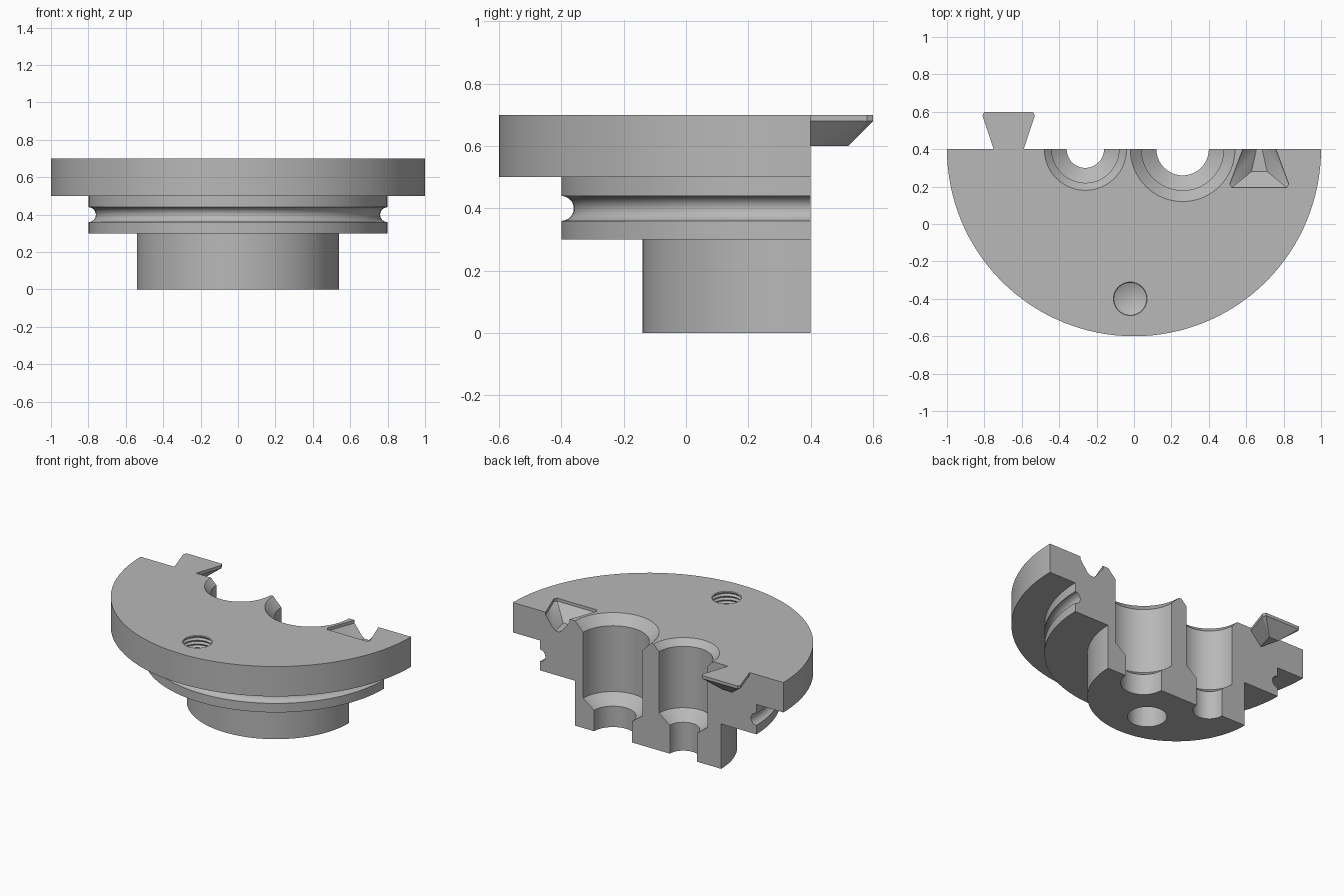
import bpy, bmesh, math
from mathutils import Matrix, Vector

cube = bpy.data.objects.get("Cube")
if cube:
    bpy.data.objects.remove(cube, do_unlink=True)

CUT_Y = 0.4      # flat back plane, which also holds the lathe axis
TOP = 0.7

steel = bpy.data.materials.new("grey_metal")
steel.use_nodes = True
grey = (0.48, 0.48, 0.48, 1)
steel.diffuse_color = grey
steel.node_tree.nodes["Principled BSDF"].inputs["Base Color"].default_value = grey


def make_object(name, bm):
    bmesh.ops.recalc_face_normals(bm, faces=bm.faces)
    mesh = bpy.data.meshes.new(name)
    bm.to_mesh(mesh)
    bm.free()
    mesh.materials.append(steel)
    obj = bpy.data.objects.new(name, mesh)
    bpy.context.collection.objects.link(obj)
    return obj


def lathe(name, profile, x, y, steps):
    """Spin (radius, z) points, starting and ending on the axis."""
    bm = bmesh.new()
    verts = [bm.verts.new((r, 0, z)) for r, z in profile]
    edges = [bm.edges.new(pair) for pair in zip(verts, verts[1:])]
    bmesh.ops.spin(bm, geom=verts + edges, cent=(0, 0, 0), axis=(0, 0, 1),
                   angle=math.tau, steps=steps, use_duplicate=False)
    bmesh.ops.remove_doubles(bm, verts=bm.verts, dist=1e-5)
    bmesh.ops.translate(bm, verts=bm.verts, vec=(x, y, 0))
    return make_object(name, bm)


def dovetail(name, x, start, side, length, root, flare, depth, lip_top):
    """Flared tongue: a thin straight lip over a 45 degree tapered keel."""
    bm = bmesh.new()
    lip = TOP - 0.02
    taper = lip - (TOP - depth)
    slope = (flare - root) / (length - 0.02)
    inset = taper * math.hypot(1, slope)
    tail = length - taper
    rings = [(z, [(start, root + slope * start), (length - 0.02, flare),
                  (length, flare - 0.01)]) for z in (lip_top, lip)]
    rings.append((TOP - depth, [(start, max(0.004, root + slope * start - inset)),
                                (tail, root + slope * tail - inset)]))
    for z, outline in rings:
        for along, half in outline:
            for s in (-1, 1):
                bm.verts.new((x + s * half, CUT_Y + side * along, z))
    hull = bmesh.ops.convex_hull(bm, input=bm.verts)
    loose = {v for v in hull["geom_interior"] + hull["geom_unused"]
             if isinstance(v, bmesh.types.BMVert)}
    bmesh.ops.delete(bm, geom=list(loose), context='VERTS')
    bmesh.ops.dissolve_limit(bm, angle_limit=0.01, verts=bm.verts, edges=bm.edges)
    return make_object(name, bm)


def cut(target, cutter):
    mod = target.modifiers.new(cutter.name, 'BOOLEAN')
    mod.operation = 'DIFFERENCE'
    mod.solver = 'EXACT'
    mod.object = cutter
    bpy.context.view_layer.objects.active = target
    bpy.ops.object.modifier_apply(modifier=mod.name)
    bpy.data.objects.remove(cutter, do_unlink=True)


# Stepped body with a round groove in the middle step
groove = [(0.8 - 0.04 * math.sin(a), 0.4 - 0.04 * math.cos(a))
          for a in (math.pi * i / 12 for i in range(13))]
body = lathe("stepped_half_body",
             [(0, 0), (0.54, 0), (0.54, 0.3), (0.8, 0.3)] + groove +
             [(0.8, 0.5), (1, 0.5), (1, TOP), (0, TOP)], 0, CUT_Y, 128)

# Flat back
bm = bmesh.new()
bmesh.ops.create_cube(bm, size=3, matrix=Matrix.Translation(Vector((0, CUT_Y + 1.5, 0))))
cut(body, make_object("back_cutter", bm))

# Two chamfered, stepped bores split by the back plane
for name, x, wide, narrow, chamfer, floor in (("large_bore", 0.26, 0.22, 0.14, 0.06, 0.2),
                                              ("small_bore", -0.26, 0.18, 0.1, 0.04, 0.25)):
    cut(body, lathe(name, [(0, -0.1), (narrow, -0.1), (narrow, floor - 0.06), (wide, floor),
                           (wide, TOP - chamfer), (wide + chamfer + 0.02, TOP + 0.02),
                           (0, TOP + 0.02)], x, CUT_Y, 64))

# Blind hole in the base
cut(body, lathe("base_hole", [(0, -0.1), (0.12, -0.1), (0.12, 0.3), (0, 0.36)], -0.02, 0.1, 48))

# Threaded blind hole in the flange
thread = [(0.086 + 0.01 * (i % 2), 0.57 + 0.0125 * i) for i in range(13)]
cut(body, lathe("threaded_hole", [(0, 0.53)] + thread + [(0, 0.72)], -0.02, -0.4, 40))

# Dovetail socket and its matching tongue
cut(body, dovetail("socket", 0.67, -0.05, -1, 0.205, 0.088, 0.157, 0.105, TOP + 0.05))
tongue = dovetail("dovetail_tongue", -0.67, 0, 1, 0.2, 0.08, 0.14, 0.1, TOP)

bpy.ops.object.select_all(action='DESELECT')
for obj in (body, tongue):
    obj.select_set(True)
bpy.context.view_layer.objects.active = body
bpy.ops.object.shade_smooth_by_angle(angle=math.radians(25))
